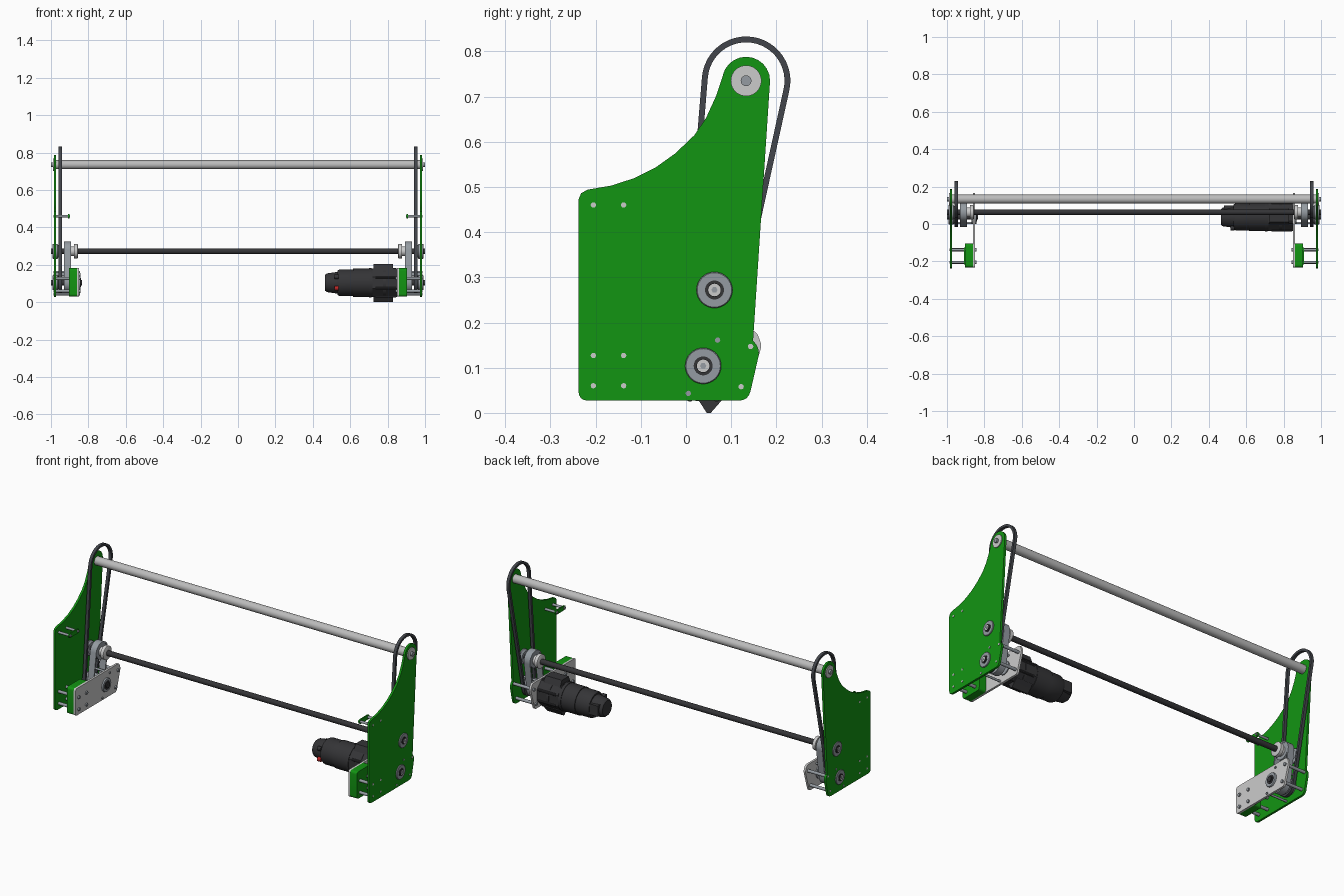
import bpy, bmesh
from math import sin, cos, pi, atan2, acos
from mathutils import Vector

if "Cube" in bpy.data.objects:
    bpy.data.objects.remove(bpy.data.objects["Cube"])


def material(name, rgb):
    m = bpy.data.materials.new(name)
    m.diffuse_color = (*rgb, 1)
    m.use_nodes = True
    m.node_tree.nodes["Principled BSDF"].inputs["Base Color"].default_value = m.diffuse_color
    return m


GREEN = material("green", (0.006, 0.30, 0.006))
DARK = material("dark", (0.035, 0.035, 0.038))
BELT = material("belt", (0.055, 0.06, 0.07))
STEEL = material("steel", (0.30, 0.33, 0.36))
LIGHT = material("light", (0.5, 0.5, 0.5))
RED = material("red", (0.5, 0.02, 0.02))


def finish(name, bm, mat, mirror):
    bmesh.ops.recalc_face_normals(bm, faces=bm.faces)
    me = bpy.data.meshes.new(name)
    bm.to_mesh(me)
    bm.free()
    ob = bpy.data.objects.new(name, me)
    bpy.context.collection.objects.link(ob)
    if mat:
        me.materials.append(mat)
    bpy.context.view_layer.objects.active = ob
    ob.select_set(True)
    bpy.ops.object.shade_smooth_by_angle(angle=0.6)
    ob.select_set(False)
    if mirror:
        ob.modifiers.new("mirror", 'MIRROR').use_mirror_merge = False
    return ob


def prism(name, pts, x0, x1, mat=None, mirror=True):
    """Extrude a (y, z) outline along x."""
    bm = bmesh.new()
    f = bm.faces.new([bm.verts.new((x0, y, z)) for y, z in pts])
    r = bmesh.ops.extrude_face_region(bm, geom=[f])
    bmesh.ops.translate(bm, vec=(x1 - x0, 0, 0),
                        verts=[v for v in r['geom'] if isinstance(v, bmesh.types.BMVert)])
    return finish(name, bm, mat, mirror)


def lathe(name, c, prof, mat=None, mirror=True, n=32):
    """Revolve (x, radius) points about an x axis through c = (y, z)."""
    bm = bmesh.new()
    rings = [[bm.verts.new((x, c[0] + r * cos(2 * pi * i / n), c[1] + r * sin(2 * pi * i / n)))
              for i in range(n)] for x, r in prof]
    for a, b in zip(rings, rings[1:]):
        for i in range(n):
            bm.faces.new((a[i], a[(i + 1) % n], b[(i + 1) % n], b[i]))
    bm.faces.new(rings[0])
    bm.faces.new(rings[-1])
    return finish(name, bm, mat, mirror)


def rod(name, c, r, x0, x1, mat=None, mirror=True, n=32):
    return lathe(name, c, [(x0, r), (x1, r)], mat, mirror, n)


def rounded(pts, rad):
    """Round the corners of a (y, z) outline."""
    out, n = [], len(pts)
    for i in range(n):
        p, a, b = (Vector(pts[j % n]) for j in (i, i - 1, i + 1))
        s = p + (a - p).normalized() * rad
        e = p + (b - p).normalized() * rad
        out += [tuple(s * (1 - t) ** 2 + p * 2 * t * (1 - t) + e * t * t) for t in (0, .25, .5, .75, 1)]
    return out


def hull(c1, r1, c2, r2, n=24):
    """Outline of a band running round two circles."""
    d = Vector(c2) - Vector(c1)
    base, k = atan2(d.y, d.x), acos((r1 - r2) / d.length)
    arc = lambda c, r, a0, a1: [(c[0] + r * cos(a0 + (a1 - a0) * i / n),
                                 c[1] + r * sin(a0 + (a1 - a0) * i / n)) for i in range(n + 1)]
    return arc(c1, r1, base + k, base + 2 * pi - k) + arc(c2, r2, base - k, base + k)


def band(name, c1, r1, c2, r2, t, x0, x1, mat):
    """Closed belt of thickness t."""
    o, i = hull(c1, r1, c2, r2), hull(c1, r1 - t, c2, r2 - t)
    bm = bmesh.new()
    v = [[bm.verts.new((x, y, z)) for y, z in p] for x, p in ((x0, o), (x1, o), (x1, i), (x0, i))]
    n = len(o)
    for q in range(4):
        a, b = v[q], v[(q + 1) % 4]
        for j in range(n):
            bm.faces.new((a[j], a[(j + 1) % n], b[(j + 1) % n], b[j]))
    return finish(name, bm, mat, True)


TOP, MID, LOW = (0.133, 0.735), (0.063, 0.272), (0.038, 0.104)

# outer side plates
lower = rounded([(-0.238, 0.495), (-0.238, 0.027), (0.138, 0.027), (0.165, 0.145)], 0.022)[5:]
head = [(TOP[0] + 0.053 * cos(a * pi / 12), TOP[1] + 0.053 * sin(a * pi / 12)) for a in range(0, 12)]
curve = [(0.082, 0.748), (0.066, 0.70), (0.044, 0.652), (0.018, 0.614), (-0.024, 0.574), (-0.066, 0.544),
         (-0.113, 0.52), (-0.165, 0.503), (-0.218, 0.494), (-0.232, 0.486), (-0.238, 0.472)]
prism("side_plate", lower + head + curve, 0.973, 0.985, GREEN)

# cross bar and drive shaft
rod("cross_bar", TOP, 0.024, -0.973, 0.973, LIGHT, False)
rod("drive_shaft", MID, 0.015, -0.998, 0.998, DARK, False)
rod("lower_shaft", LOW, 0.015, 0.835, 0.998, DARK)

# bar end washers and bolts
rod("bar_washer", TOP, 0.034, 0.985, 0.990)
rod("bar_bolt", TOP, 0.012, 0.990, 1.0, STEEL, n=16)

# bearings on the outer plates
for c, tag in ((MID, "shaft"), (LOW, "lower")):
    lathe(tag + "_bearing", c, [(0.958, 0.03), (0.966, 0.04), (0.989, 0.04), (0.991, 0.038), (0.991, 0.021)], STEEL)
    rod(tag + "_bearing_seal", c, 0.021, 0.988, 0.993, DARK)
    rod(tag + "_end_washer", c, 0.014, 0.993, 0.9985)
    rod(tag + "_end_bolt", c, 0.007, 0.995, 1.0, STEEL, n=6)

# long belts and their pulleys
band("long_belt", TOP, 0.098, LOW, 0.055, 0.013, 0.942, 0.959, BELT)
rod("long_belt_pulley", LOW, 0.042, 0.940, 0.961, STEEL)

# short transfer belts with pulleys
band("transfer_belt", MID, 0.053, LOW, 0.053, 0.008, 0.892, 0.930, STEEL)
for c, tag in ((MID, "upper"), (LOW, "lower")):
    rod(tag + "_transfer_pulley", c, 0.045, 0.894, 0.928, STEEL)
lathe("shaft_collar", MID, [(0.855, 0.032), (0.858, 0.038), (0.876, 0.038), (0.876, 0.026), (0.894, 0.026)])

# inner gearbox plates, blocks and bearings
prism("inner_plate", rounded([(-0.232, 0.03), (0.132, 0.03), (0.168, 0.15), (0.155, 0.182), (-0.232, 0.182)], 0.012),
      0.850, 0.862)
prism("spacer_block", rounded([(-0.232, 0.03), (-0.105, 0.03), (-0.105, 0.182), (-0.232, 0.182)], 0.015),
      0.862, 0.904, GREEN)
lathe("inner_bearing", LOW, [(0.842, 0.022), (0.842, 0.036), (0.845, 0.038), (0.868, 0.038)], STEEL)
rod("inner_bearing_seal", LOW, 0.024, 0.840, 0.846, DARK)

# standoffs and their bolt heads
block_bolts = [(y, z) for y in (-0.205, -0.138) for z in (0.06, 0.127)]
for p in block_bolts + [(0.122, 0.058), (0.143, 0.147)]:
    rod("standoff", p, 0.0085, 0.860, 0.973, STEEL, n=16)
    rod("inner_bolt_head", p, 0.009, 0.843, 0.850, STEEL, n=12)
    rod("outer_bolt_head", p, 0.006, 0.984, 0.987, n=12)
for p in ((0.07, 0.161), (0.005, 0.043)):
    rod("small_pin", p, 0.006, 0.845, 0.987, STEEL, n=12)

# upper pins joined by a small link
for y in (-0.205, -0.138):
    rod("upper_pin", (y, 0.46), 0.007, 0.897, 0.973, STEEL, n=16)
    rod("upper_bolt_head", (y, 0.46), 0.006, 0.984, 0.987, n=12)
prism("upper_link", hull((-0.205, 0.46), 0.0125, (-0.138, 0.46), 0.0125, 10), 0.902, 0.909, GREEN)

# motor: end cap, body and gearbox, on one side only
lathe("motor_body", LOW, [(0.465, 0.03), (0.465, 0.042), (0.475, 0.05), (0.532, 0.058), (0.532, 0.066),
                          (0.545, 0.072), (0.615, 0.072), (0.615, 0.076), (0.72, 0.076)], DARK, False)
octagon = [(LOW[0] + 0.082 * cos((i + .5) * pi / 4), LOW[1] + 0.082 * sin((i + .5) * pi / 4)) for i in range(8)]
prism("gearbox_case", octagon, 0.72, 0.85, DARK, False)
for x0, x1 in ((0.70, 0.715), (0.775, 0.79)):
    rod("motor_band", LOW, 0.079, x0, x1, DARK, False)
prism("gearbox_upper_lug", [(-0.005, 0.17), (0.085, 0.17), (0.07, 0.204), (0.01, 0.204)], 0.725, 0.828, DARK, False)
prism("gearbox_lower_lug", [(0.02, 0.04), (0.09, 0.04), (0.06, 0.006), (0.055, 0), (0.046, 0), (0.042, 0.006)],
      0.725, 0.828, DARK, False)
for i in range(8):
    a = i * pi / 4 + pi / 8
    rod("gearbox_screw", (LOW[0] + 0.077 * cos(a), LOW[1] + 0.077 * sin(a)), 0.008, 0.735, 0.845, DARK, False, 10)

# motor terminals
for z, m in ((0.075, RED), (0.135, DARK)):
    rod("motor_terminal", (-0.022, z), 0.012, 0.515, 0.536, m, False, 12)
prism("rear_terminal_box", [(0.06, 0.075), (0.1, 0.075), (0.1, 0.135), (0.06, 0.135)], 0.48, 0.54, DARK, False)
